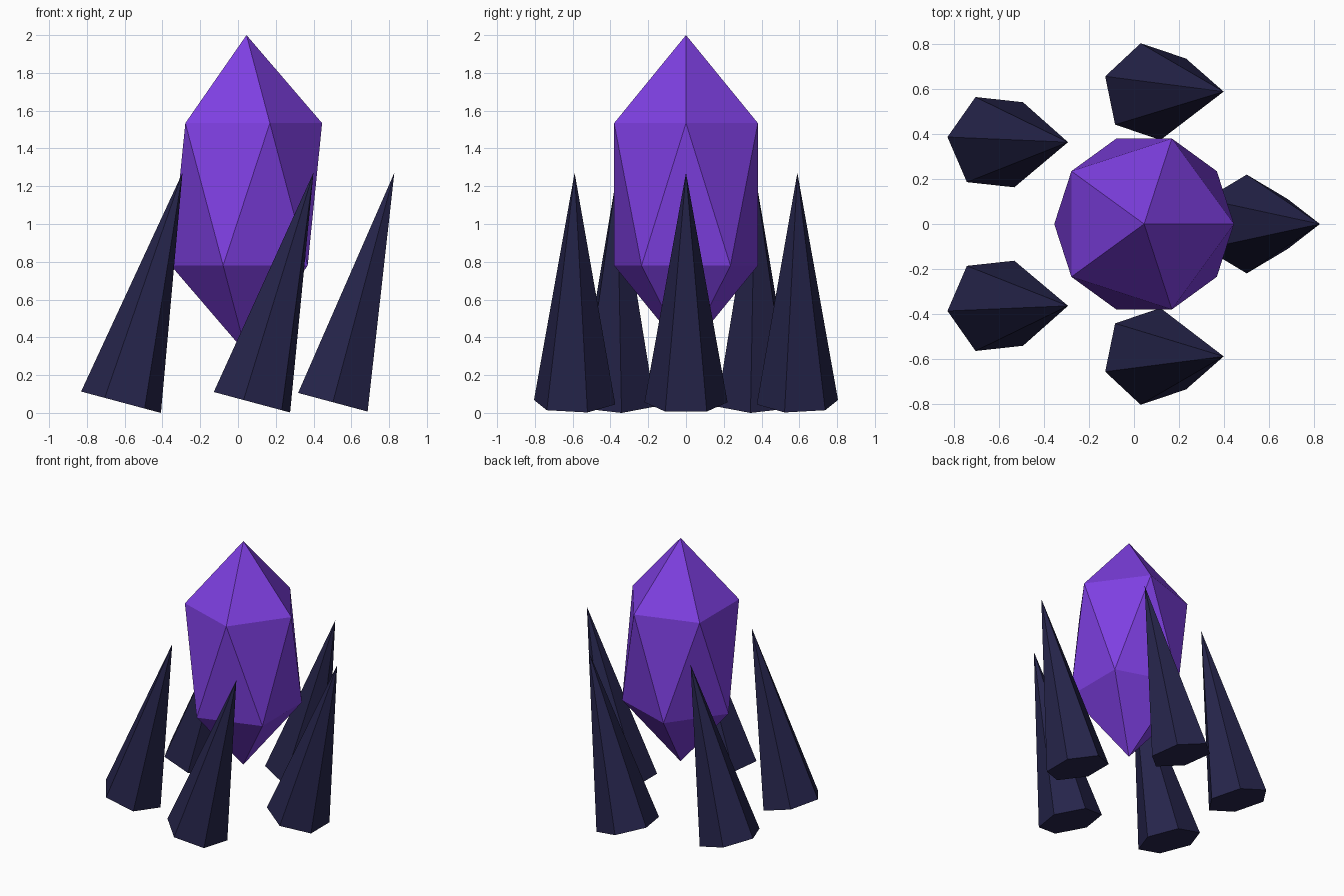
import bpy
from math import radians, cos, sin
from mathutils import Matrix

if "Cube" in bpy.data.objects:
    bpy.data.objects.remove(bpy.data.objects["Cube"])

CENTRE_X = 0.045


def material(name, color):
    mat = bpy.data.materials.new(name)
    mat.diffuse_color = (*color, 1)
    mat.use_nodes = True
    mat.node_tree.nodes["Principled BSDF"].inputs["Base Color"].default_value = mat.diffuse_color
    return mat


purple = material("purple_crystal", (0.21, 0.05, 0.76))
dark = material("dark_stone", (0.019, 0.018, 0.070))

# Floating crystal: a stretched icosahedron
bpy.ops.mesh.primitive_ico_sphere_add(subdivisions=1, radius=1)
crystal = bpy.context.object
crystal.name = "crystal"
crystal.location = (CENTRE_X, 0, 1.157)
crystal.scale = (0.4475, 0.4475, 0.843)
crystal.data.materials.append(purple)

# Ring of five six-sided spikes, all leaning towards +x
LEAN = Matrix.Rotation(radians(15), 4, 'Y')
for i in range(5):
    angle = radians(72 * i)
    bpy.ops.mesh.primitive_cone_add(vertices=6, radius1=0.22, radius2=0, depth=1.258)
    spike = bpy.context.object
    spike.name = f"spike_{i + 1}"
    place = Matrix.Translation((CENTRE_X + 0.62 * cos(angle), 0.62 * sin(angle), 0.664))
    spike.matrix_world = place @ LEAN @ Matrix.Rotation(angle, 4, 'Z')
    spike.data.materials.append(dark)
